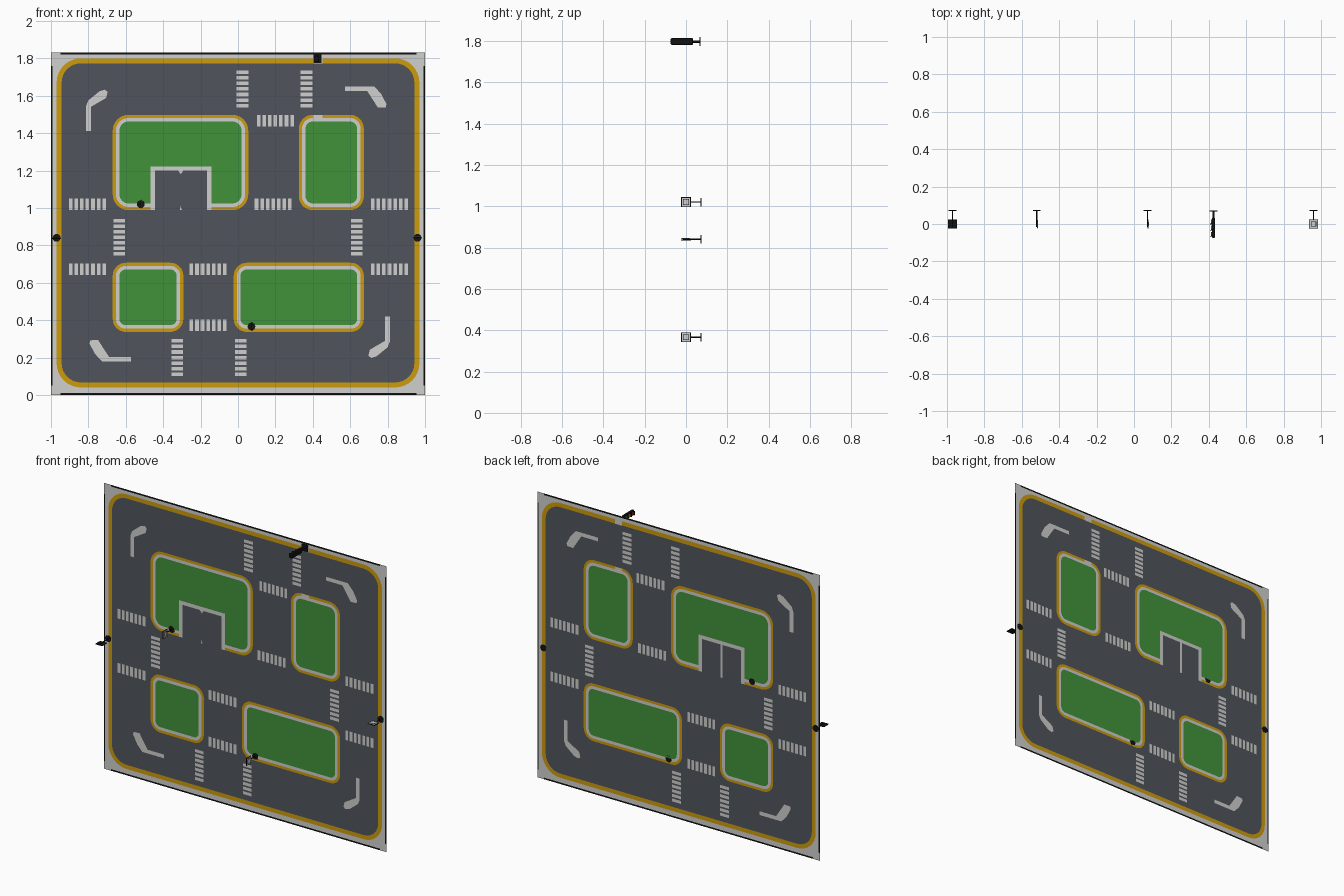
import bpy, bmesh, math
from mathutils import Matrix, Vector

if "Cube" in bpy.data.objects:
    bpy.data.objects.remove(bpy.data.objects["Cube"])

MAT_Y, STEP = 0.073, 0.0004
MID_Z = 0.915


def material(name, r, g, b):
    m = bpy.data.materials.new(name)
    m.diffuse_color = (r, g, b, 1)
    m.use_nodes = True
    m.node_tree.nodes["Principled BSDF"].inputs["Base Color"].default_value = m.diffuse_color
    return m


LIGHT = material("light_grey", 0.63, 0.63, 0.62)
BLACK = material("black", 0.006, 0.006, 0.006)
YELLOW = material("kerb_yellow", 0.62, 0.33, 0.004)
ROAD = material("asphalt_grey", 0.08, 0.091, 0.108)
GREEN = material("grass_green", 0.054, 0.29, 0.044)
RED = material("lamp_red", 0.5, 0.01, 0.01)


def finish(name, bm, mat):
    me = bpy.data.meshes.new(name)
    bm.to_mesh(me)
    bm.free()
    me.materials.append(mat)
    ob = bpy.data.objects.new(name, me)
    bpy.context.collection.objects.link(ob)
    return ob


def sheet(name, polys, level, mat, sides=(-1, 1)):
    """Printed shapes (x, z) shown on the front and back of the thin mat."""
    bm = bmesh.new()
    for pts in polys:
        for s in sides:
            vs = [bm.verts.new((x, MAT_Y + s * STEP * level, z)) for x, z in pts]
            f = bm.faces.new(vs)
            f.normal_update()
            if f.normal.y * s < 0:
                f.normal_flip()
    return finish(name, bm, mat)


def rect(x0, x1, z0, z1):
    return [(x0, z0), (x1, z0), (x1, z1), (x0, z1)]


def rounded(x0, x1, z0, z1, r, inset=0.0, n=8):
    x0, x1, z0, z1, r = x0 + inset, x1 - inset, z0 + inset, z1 - inset, r - inset
    pts = []
    for k, (cx, cz) in enumerate([(x1 - r, z1 - r), (x0 + r, z1 - r),
                                  (x0 + r, z0 + r), (x1 - r, z0 + r)]):
        for i in range(n + 1):
            a = math.pi / 2 * (k + i / n)
            pts.append((cx + r * math.cos(a), cz + r * math.sin(a)))
    return pts


# Base mat, black edging, yellow border, road
sheet("mat_base", [rect(-1, 1, 0, 1.83)], 0.5, LIGHT)
sheet("mat_edging", [rect(-0.95, 0.955, 1.82, 1.83), rect(-0.95, 0.955, 0, 0.01),
                     rect(-1, -0.992, 0.05, 1.76), rect(0.992, 1, 0.05, 1.76)], 1, BLACK)
OUTER = (-0.97, 0.97, 0.04, 1.8, 0.13)
sheet("border_line", [rounded(*OUTER)], 1, YELLOW)
sheet("road", [rounded(*OUTER, inset=0.027)], 2, ROAD)

# Grass islands: yellow kerb, pale pavement, lawn
islands = [(-0.67, 0.055, 0.988, 1.498, 0.085), (0.325, 0.673, 0.988, 1.498, 0.075),
           (-0.67, -0.292, 0.337, 0.707, 0.07), (-0.023, 0.673, 0.337, 0.707, 0.07)]
sheet("island_kerb", [rounded(*i) for i in islands], 3, YELLOW)
sheet("island_pavement", [rounded(*i, inset=0.017) for i in islands], 4, LIGHT)
sheet("island_lawn", [rounded(*i, inset=0.036) for i in islands], 5, GREEN)

# Parking bay cut into the large island
sheet("bay_outline", [rect(-0.468, -0.143, 0.988, 1.222)], 6, LIGHT)
sheet("bay_floor", [rect(-0.444, -0.167, 0.986, 1.199)], 7, ROAD)
sheet("bay_divider_back", [rect(-0.313, -0.299, 0.988, 1.2)], 8, LIGHT, (1,))
sheet("bay_divider_front", [[(-0.32, 1.2), (-0.306, 1.18), (-0.292, 1.2)],
                            [(-0.312, 0.988), (-0.306, 1.01), (-0.3, 0.988)]], 8, LIGHT, (-1,))

# Zebra crossings
N, SPAN, LONG, WIDE = 7, 0.197, 0.062, 0.019
stripes = []
across = [(-0.805, 1.02), (0.188, 1.02), (0.81, 1.02), (0.2, 1.467), (-0.805, 0.673),
          (-0.16, 0.673), (0.81, 0.673), (-0.16, 0.373)]
upright = [(0.024, 1.636), (0.366, 1.636), (-0.634, 0.843), (0.634, 0.843),
           (-0.325, 0.2), (0.015, 0.2)]
for i in range(N):
    t = (i / (N - 1) - 0.5) * (SPAN - WIDE)
    h, w = LONG / 2, WIDE / 2
    stripes += [rect(x + t - w, x + t + w, z - h, z + h) for x, z in across]
    stripes += [rect(x - h, x + h, z + t - w, z + t + w) for x, z in upright]
sheet("zebra_crossings", stripes, 3, LIGHT)

# Curved lane markers, repeated by half-turn
marks = [[(-0.812, 1.41), (-0.787, 1.41), (-0.787, 1.54), (-0.705, 1.588), (-0.697, 1.62),
          (-0.712, 1.632), (-0.74, 1.624), (-0.8, 1.575), (-0.812, 1.545)],
         [(0.573, 1.626), (0.69, 1.626), (0.72, 1.58), (0.748, 1.536), (0.79, 1.538),
          (0.794, 1.555), (0.765, 1.61), (0.728, 1.65), (0.573, 1.65)]]
marks += [[(-x, 2 * MID_Z - z) for x, z in m] for m in marks]
sheet("lane_markers", marks, 3, LIGHT)

# Pale fixing spots beside the signal
sheet("fixing_spots", [rect(0.4, 0.452, 1.474, 1.496), rect(0.4, 0.452, 1.772, 1.802)], 6, LIGHT)


def box(name, c, s, mat):
    bm = bmesh.new()
    bmesh.ops.create_cube(bm, size=1, matrix=Matrix.Translation(c) @ Matrix.Diagonal((*s, 1)))
    return finish(name, bm, mat)


def cylinder(name, a, b, r, mat, seg=16):
    a, b = Vector(a), Vector(b)
    d = b - a
    bm = bmesh.new()
    bmesh.ops.create_cone(bm, cap_ends=True, segments=seg, radius1=r, radius2=r, depth=d.length,
                          matrix=Matrix.Translation((a + b) / 2) @ d.to_track_quat('Z', 'Y').to_matrix().to_4x4())
    return finish(name, bm, mat)


def sign(x, z, n):
    """Small square sign on a post standing out of the mat; n is the way its face looks."""
    n = Vector(n)

    def plate(name, size, thick, off, mat):
        s = [thick if abs(k) > 0.5 else size for k in n]
        box(name, Vector((x, 0, z)) + n * off, s, mat)
    cylinder("sign_base", (x, 0.075, z), (x, 0.07, z), 0.021, BLACK)
    cylinder("sign_post", (x, 0.072, z), (x, -0.015, z), 0.003, BLACK, 8)
    plate("sign_plate", 0.048, 0.004, 0.003, BLACK)
    plate("sign_face", 0.041, 0.001, 0.0055, LIGHT)
    plate("sign_frame", 0.029, 0.001, 0.006, BLACK)
    plate("sign_panel", 0.023, 0.001, 0.0065, LIGHT)


sign(-0.97, 0.84, (0, 0, -1))
sign(0.96, 0.84, (0, 0, 1))
sign(-0.52, 1.02, (1, 0, 0))
sign(0.072, 0.366, (1, 0, 0))

# Traffic signal: base, post, rounded housing, three lamps with hoods
SX, SZ = 0.425, 1.797
box("signal_base", (SX, 0.0685, SZ), (0.042, 0.005, 0.045), BLACK)
cylinder("signal_post", (SX, 0.07, SZ), (SX, 0.02, SZ), 0.006, BLACK)
housing = box("signal_housing", (SX, -0.02, SZ), (0.018, 0.108, 0.034), BLACK)
bev = housing.modifiers.new("round", 'BEVEL')
bev.width, bev.segments = 0.006, 2
for y, mat in ((-0.053, RED), (-0.02, YELLOW), (0.013, GREEN)):
    cylinder("signal_lamp", (SX - 0.008, y, SZ), (SX - 0.012, y, SZ), 0.011, mat)
    box("signal_hood", (SX - 0.012, y - 0.013, SZ), (0.012, 0.003, 0.026), BLACK)
